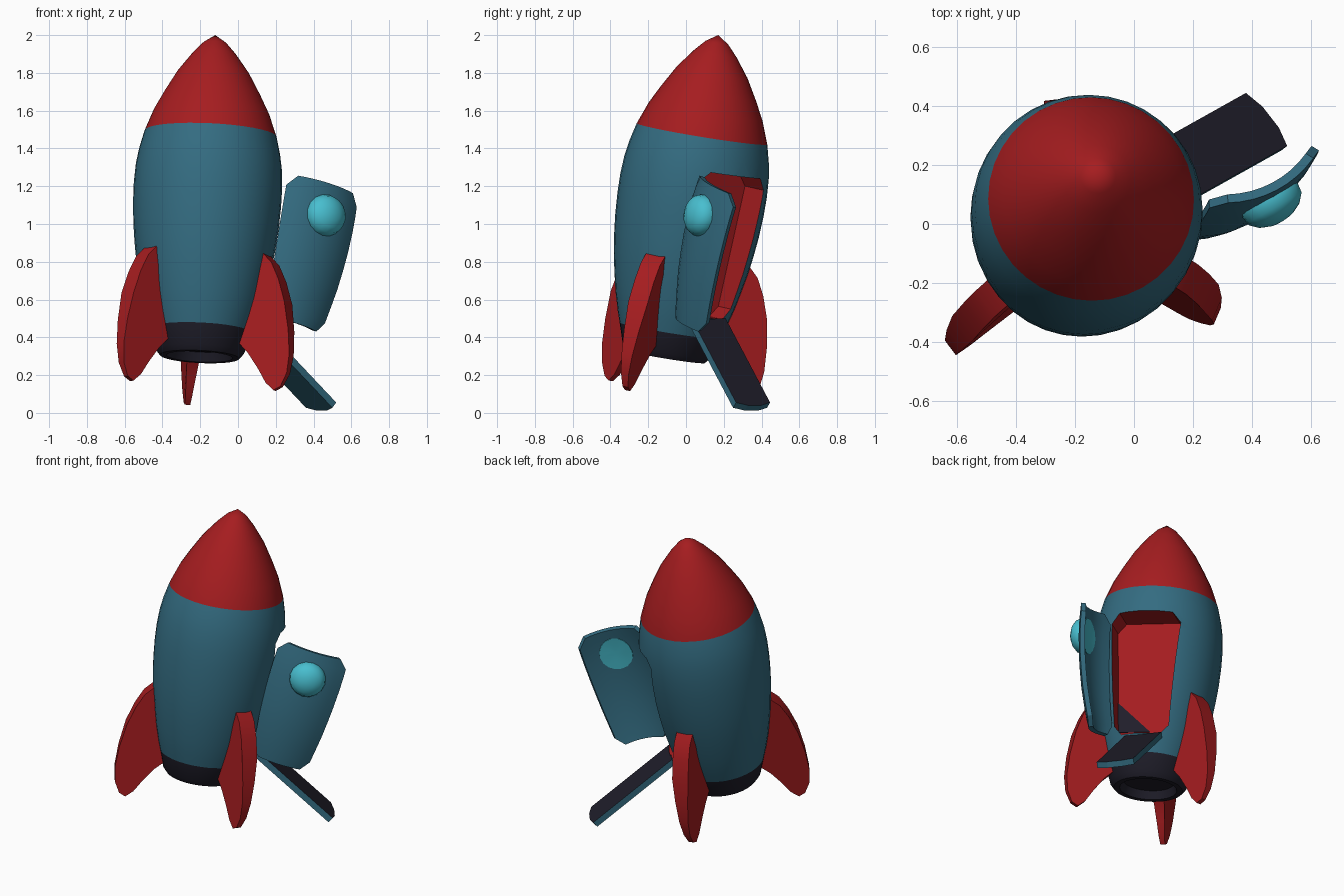
import bpy, bmesh, math
from mathutils import Vector, Matrix

if "Cube" in bpy.data.objects:
    bpy.data.objects.remove(bpy.data.objects["Cube"])

def mat(name, rgb):
    m = bpy.data.materials.new(name)
    m.diffuse_color = (*rgb, 1)
    m.use_nodes = True
    m.node_tree.nodes["Principled BSDF"].inputs["Base Color"].default_value = m.diffuse_color
    return m

BLUE = mat("hull blue", (0.034, 0.15, 0.22))
RED = mat("fin red", (0.38, 0.012, 0.014))
DARK = mat("dark metal", (0.014, 0.013, 0.023))
CYAN = mat("window cyan", (0.065, 0.52, 0.63))

# The whole rocket leans: local z is its axis, local origin the nozzle rim
AXIS = Vector((0.049, 0.163, 1)).normalized()
TILT = (Matrix.Translation(Vector((-0.12, 0.17, 2.0)) - AXIS * 1.727)
        @ Vector((0, 0, 1)).rotation_difference(AXIS).to_matrix().to_4x4())
DOOR_AZ, HALF = 37, 34          # azimuth of the doorway, half its opening angle
S0, S1 = 0.25, 1.02             # doorway bottom and top along the axis

HULL = [(0.235, 0.03), (0.27, 0.14), (0.29, 0.2), (0.318, 0.3), (0.34, 0.4), (0.36, 0.5),
        (0.374, 0.6), (0.385, 0.7), (0.392, 0.82), (0.393, 0.92), (0.387, 1.02),
        (0.374, 1.1), (0.35, 1.197)]
NOSE = [(0.305, 1.317), (0.253, 1.417), (0.19, 1.527), (0.115, 1.627), (0.06, 1.687), (0, 1.727)]
NOZZLE = [(0, 0.05), (0.155, 0.05), (0.175, 0), (0.21, 0)]

def radius(s):
    for (r0, a), (r1, b) in zip(HULL, HULL[1:]):
        if s <= b:
            return r0 + (r1 - r0) * (s - a) / (b - a)
    return HULL[-1][0]

def polar(r, deg, s):
    a = math.radians(deg)
    return Vector((r * math.cos(a), r * math.sin(a), s))

def make(name, verts, faces, mats, matrix=TILT, rule=None):
    me = bpy.data.meshes.new(name)
    me.from_pydata([tuple(matrix @ Vector(v)) for v in verts], [], faces)
    bm = bmesh.new()
    bm.from_mesh(me)
    bmesh.ops.remove_doubles(bm, verts=bm.verts, dist=1e-5)
    bmesh.ops.recalc_face_normals(bm, faces=bm.faces)
    inv = matrix.inverted()
    for f in bm.faces:
        if rule:
            f.material_index = rule(inv @ f.calc_center_median(), f.normal)
    bm.to_mesh(me)
    bm.free()
    ob = bpy.data.objects.new(name, me)
    for m in mats:
        me.materials.append(m)
    bpy.context.collection.objects.link(ob)
    return ob

def activate(ob):
    bpy.ops.object.select_all(action='DESELECT')
    ob.select_set(True)
    bpy.context.view_layer.objects.active = ob

def smooth(ob, deg=32):
    activate(ob)
    bpy.ops.object.shade_smooth_by_angle(angle=math.radians(deg))

def apply(ob, mod):
    activate(ob)
    bpy.ops.object.modifier_apply(modifier=mod.name)

def prism(a, b):
    """Faces joining two equal outlines, a first then b."""
    n = len(a)
    faces = [(i, (i + 1) % n, (i + 1) % n + n, i + n) for i in range(n)]
    return list(a) + list(b), faces + [tuple(range(n)), tuple(range(n, 2 * n))]

# Hull, nose and nozzle as one lathed body, coloured by height
prof, N = NOZZLE + HULL + NOSE, 36
verts = [polar(r, 360 * j / N, s) for r, s in prof for j in range(N)]
faces = []
for i in range(len(prof) - 1):
    for j in range(N):
        k = (j + 1) % N
        q = [i * N + j, i * N + k, (i + 1) * N + k, (i + 1) * N + j]
        if prof[i][0] == 0:
            q = [i * N, q[2], q[3]]
        elif prof[i + 1][0] == 0:
            q = [q[0], q[1], (i + 1) * N]
        faces.append(q)
body = make("rocket_body", verts, faces, [BLUE, RED, DARK],
            rule=lambda c, n: 2 if c.z < 0.14 else (1 if c.z > 1.197 else 0))

# Doorway pocket with cut corners and red walls
wt = radius(S1) * math.sin(math.radians(HALF))
wb = radius(S0) * math.sin(math.radians(HALF))
outline = [(-wb + 0.05, S0), (wb - 0.05, S0), (wb, S0 + 0.06), (wt, S1 - 0.06),
           (wt - 0.05, S1), (-wt + 0.05, S1), (-wt, S1 - 0.06), (-wb, S0 + 0.06)]
spin = TILT @ Matrix.Rotation(math.radians(DOOR_AZ), 4, 'Z')
BACK = 0.16
v, f = prism([(BACK, t, s) for t, s in outline], [(0.7, t, s) for t, s in outline])
cutter = make("doorway_cutter", v, f, [BLUE, RED, DARK], spin, lambda c, n: 1)
cutter.hide_render = True
mod = body.modifiers.new("doorway", 'BOOLEAN')
mod.object, mod.operation, mod.solver = cutter, 'DIFFERENCE', 'EXACT'
apply(body, mod)
bpy.data.objects.remove(cutter)
smooth(body)

# Dark corner plate on the cabin's back wall
tri = [(-wb, S0 + 0.06), (0.03, S0 + 0.06), (-wb - 0.02, S0 + 0.26)]
v, f = prism([(BACK - 0.002, t, s) for t, s in tri], [(BACK + 0.006, t, s) for t, s in tri])
make("cabin_corner_plate", v, f, [DARK], spin)

# Three curved fins, thinner toward the foot
FIN = [(0.35, 0.55), (0.41, 0.49), (0.455, 0.40), (0.495, 0.28), (0.52, 0.13), (0.528, 0),
       (0.515, -0.10), (0.48, -0.17), (0.44, -0.19), (0.395, -0.15), (0.35, -0.075),
       (0.29, 0.01), (0.24, 0.06), (0.22, 0.2), (0.29, 0.5)]

def half_thick(s):
    return 0.015 + 0.04 * min(1, max(0, (s + 0.18) / 0.45))

for name, az in (("back_fin", 97), ("left_fin", 217), ("right_fin", 337)):
    v, f = prism([(r, -half_thick(s), s) for r, s in FIN], [(r, half_thick(s), s) for r, s in FIN])
    smooth(make(name, v, f, [RED], TILT @ Matrix.Rotation(math.radians(az), 4, 'Z')))

# Door: a piece of the hull swung out about its low-azimuth edge
HINGE_AZ = DOOR_AZ - HALF
lo, hi = (polar(radius(s), HINGE_AZ, s) for s in (S0, S1))
swing = (TILT @ Matrix.Translation(polar(0.035, HINGE_AZ, -0.015)) @ Matrix.Translation(lo)
         @ Matrix.Rotation(math.radians(-98), 4, hi - lo) @ Matrix.Translation(-lo))
rows = [S0, S0 + 0.06, 0.4, 0.5, 0.6, 0.7, 0.82, 0.9, S1 - 0.06, S1]
COLS = 8
verts, faces = [], []
for i, s in enumerate(rows):
    w = HALF - (8 if i in (0, len(rows) - 1) else 0)
    verts += [polar(radius(s), DOOR_AZ + w * (2 * j / COLS - 1), s) for j in range(COLS + 1)]
for i in range(len(rows) - 1):
    for j in range(COLS):
        a = i * (COLS + 1) + j
        faces.append((a, a + 1, a + COLS + 2, a + COLS + 1))
door = make("door", verts, faces, [BLUE], swing)
out = swing.to_3x3() @ polar(1, DOOR_AZ, 0)
if sum(p.normal.dot(out) for p in door.data.polygons) < 0:
    door.data.flip_normals()
mod = door.modifiers.new("thickness", 'SOLIDIFY')
mod.thickness, mod.offset = 0.03, -1
apply(door, mod)
smooth(door)

# Domed window bulging outside the door, flush on the inside
R, SEG = 0.112, 16
WIN_AZ, WIN_S = DOOR_AZ + 2, 0.845
rings = [(0, 0.07), (0.35, 0.065), (0.65, 0.053), (0.88, 0.033), (1, 0.0),
         (1, -0.034), (0.5, -0.034), (0, -0.034)]
verts, faces = [], []
for q, h in rings:
    for k in range(SEG):
        a = 2 * math.pi * k / SEG
        s = WIN_S + R * q * math.sin(a)
        az = WIN_AZ + math.degrees(R * q * math.cos(a) / 0.39)
        verts.append(polar(radius(s) + h, az, s))
for i in range(len(rings) - 1):
    for k in range(SEG):
        n = (k + 1) % SEG
        q = [i * SEG + k, i * SEG + n, (i + 1) * SEG + n, (i + 1) * SEG + k]
        if i == 0:
            q = [0, q[2], q[3]]
        elif i == len(rings) - 2:
            q = [q[0], q[1], (i + 1) * SEG]
        faces.append(q)
smooth(make("door_window", verts, faces, [CYAN], swing), 40)

# Boarding ramp: dark tread on top, blue underneath, rounded outer end
top, end = Vector((0.03, 0.12, 0.50)), Vector((0.45, 0.355, 0.055))
along = (end - top).normalized()
side = Vector((-0.14, 0.18, 0)).normalized()
up = along.cross(side).normalized()
L = (end - top).length
plan = [(0, -0.114), (L, -0.114), (L + 0.022, -0.045), (L + 0.022, 0.045),
        (L, 0.114), (0, 0.114)]
deck = [top + along * a + side * b for a, b in plan]
v, f = prism(deck, [p - up * 0.038 for p in deck])
for p in v:
    p.z = max(p.z, 0)
make("ramp", v, f, [BLUE, DARK], Matrix.Identity(4), lambda c, n: 1 if n.dot(up) > 0.6 else 0)
